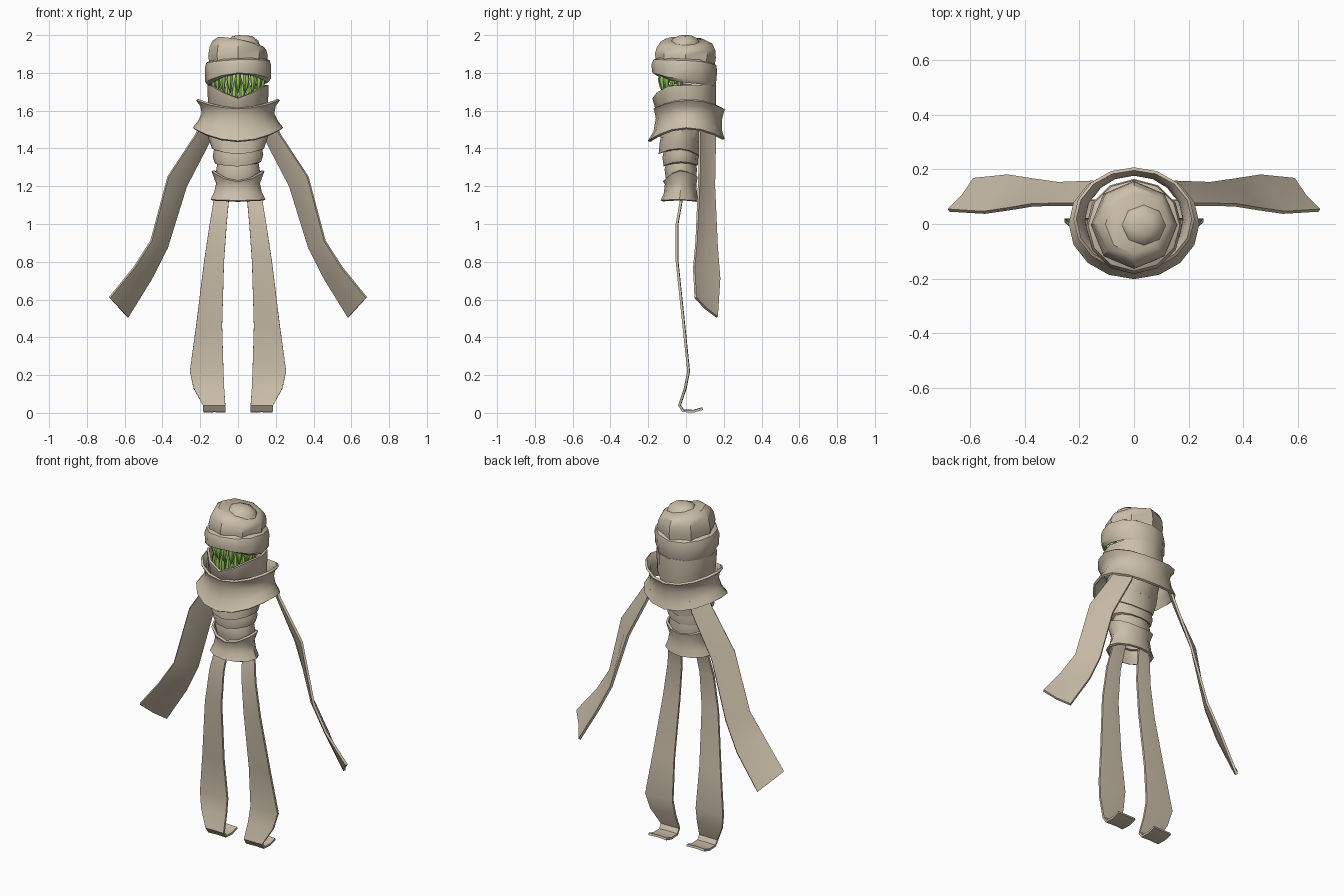
import bpy, bmesh, math
from mathutils import Vector


def material(name, rgb):
    m = bpy.data.materials.new(name)
    m.diffuse_color = (*rgb, 1)
    return m


CLOTH = material("tan_cloth", (0.60, 0.52, 0.40))
GREEN = material("green_teeth", (0.30, 0.58, 0.10))


def finish(name, bm, mat, thick=0, mirror=False, angle=40):
    me = bpy.data.meshes.new(name)
    bm.to_mesh(me)
    bm.free()
    me.materials.append(mat)
    ob = bpy.data.objects.new(name, me)
    bpy.context.collection.objects.link(ob)
    if thick:
        s = ob.modifiers.new("thickness", "SOLIDIFY")
        s.thickness, s.offset = thick, (0 if mirror else -1)
    if mirror:
        ob.modifiers.new("mirror", "MIRROR")
    bpy.ops.object.select_all(action="DESELECT")
    ob.select_set(True)
    bpy.context.view_layer.objects.active = ob
    bpy.ops.object.convert(target="MESH")
    bpy.ops.object.shade_smooth_by_angle(angle=math.radians(angle))
    return ob


def wrap(name, rings, n=12, power=2, thick=0.013, cap=False):
    """Cloth band, bottom to top. Ring: half width, front y, back y,
    z at front / sides / back, then optional sideways tilt and x offset."""
    bm = bmesh.new()
    rows = []
    for ring in rings:
        rx, yf, yb, zf, zs, zb, tilt, cx = (tuple(ring) + (0, 0))[:8]
        row = []
        for i in range(n):
            a = 2 * math.pi * i / n
            c, s = math.cos(a), math.sin(a)
            z = zs + ((zf if s < 0 else zb) - zs) * abs(s) ** power + tilt * c
            row.append(bm.verts.new((cx + rx * c, (yf + yb) / 2 + (yb - yf) / 2 * s, z)))
        rows.append(row)
    for lo, hi in zip(rows, rows[1:]):
        for i in range(n):
            j = (i + 1) % n
            bm.faces.new((lo[i], lo[j], hi[j], hi[i]))
    if cap:
        bm.faces.new(rows[-1])
    return finish(name, bm, CLOTH, thick)


def ribbon(name, stations, bulge=0.008, thick=0.013):
    """Mirrored cloth strip from pairs of edge points."""
    bm = bmesh.new()
    rows = []
    for k, (a, b) in enumerate(stations):
        a, b = Vector(a), Vector(b)
        k0, k1 = max(k - 1, 0), min(k + 1, len(stations) - 1)
        along = Vector(stations[k1][0]) - Vector(stations[k0][0])
        nrm = (b - a).cross(along).normalized()
        rows.append([bm.verts.new(p) for p in (a, (a + b) / 2 + nrm * bulge, b)])
    for lo, hi in zip(rows, rows[1:]):
        for i in range(2):
            bm.faces.new((lo[i], lo[i + 1], hi[i + 1], hi[i]))
    return finish(name, bm, CLOTH, thick, mirror=True)


# Head wraps: crown with off-centre dome, and the brow above the mouth
wrap("crown_wrap", [
    (0.150, -0.160, 0.150, 1.87, 1.84, 1.82),
    (0.158, -0.165, 0.158, 1.90, 1.89, 1.88),
    (0.150, -0.155, 0.155, 1.935, 1.93, 1.92, -0.01),
    (0.135, -0.135, 0.140, 1.965, 1.955, 1.955, -0.015),
    (0.105, -0.110, 0.110, 1.980, 1.970, 1.970, -0.020),
], n=8, cap=True)
wrap("crown_dome", [
    (0.085, -0.085, 0.075, 1.955, 1.955, 1.955, -0.020, 0.035),
    (0.070, -0.070, 0.060, 1.982, 1.982, 1.982, -0.012, 0.038),
    (0.035, -0.035, 0.028, 1.998, 1.998, 1.998, -0.002, 0.038),
], n=8, cap=True, thick=0)
wrap("brow_wrap", [
    (0.158, -0.160, 0.150, 1.795, 1.740, 1.715, 0.008),
    (0.174, -0.178, 0.158, 1.800, 1.760, 1.735, 0.008),
    (0.176, -0.184, 0.165, 1.845, 1.830, 1.810, 0.006),
    (0.168, -0.172, 0.160, 1.870, 1.860, 1.840, 0.006),
    (0.148, -0.150, 0.145, 1.880, 1.870, 1.850, 0.006),
])

# Jaw wrap, dipping at the front
wrap("jaw_wrap", [
    (0.140, -0.135, 0.150, 1.58, 1.57, 1.56),
    (0.158, -0.160, 0.158, 1.60, 1.60, 1.60),
    (0.162, -0.178, 0.160, 1.665, 1.735, 1.735),
], power=4)

# Upper and lower rows of pointed teeth
bm = bmesh.new()


def tooth(angle, rad, z_base, z_tip, r):
    out = Vector((math.sin(angle), -math.cos(angle), 0))
    side = Vector((math.cos(angle), math.sin(angle), 0))
    rows = []
    for t, w, push in ((0, 0.75, 0), (0.4, 1, 0.012), (0.75, 0.55, 0.008)):
        c = out * (rad + push) + Vector((0, 0, z_base + (z_tip - z_base) * t))
        rows.append([bm.verts.new(c + r * w * (side * math.cos(i * math.pi / 3)
                     + out * math.sin(i * math.pi / 3))) for i in range(6)])
    tip = bm.verts.new(out * (rad - 0.005) + Vector((0, 0, z_tip)))
    bm.faces.new(rows[0])
    for i in range(6):
        j = (i + 1) % 6
        for lo, hi in zip(rows, rows[1:]):
            bm.faces.new((lo[i], lo[j], hi[j], hi[i]))
        bm.faces.new((rows[2][i], rows[2][j], tip))


for i in range(9):
    tooth(math.radians(-76 + 19 * i), 0.122, 1.815, 1.69, 0.018)
for i in range(8):
    tooth(math.radians(-66 + 19 * i), 0.112, 1.61, 1.77, 0.019)
bmesh.ops.recalc_face_normals(bm, faces=bm.faces)
finish("teeth", bm, GREEN)

# Flared collar around the shoulders
wrap("collar", [
    (0.240, -0.202, 0.205, 1.440, 1.510, 1.450),
    (0.212, -0.172, 0.192, 1.490, 1.545, 1.490),
    (0.192, -0.160, 0.190, 1.560, 1.585, 1.550),
    (0.200, -0.168, 0.200, 1.600, 1.625, 1.590),
    (0.222, -0.172, 0.208, 1.610, 1.655, 1.605),
], n=16)

# Torso wraps, overlapping downwards
wrap("neck_wrap", [
    (0.150, -0.140, 0.080, 1.46, 1.45, 1.45),
    (0.150, -0.145, 0.120, 1.54, 1.54, 1.54),
    (0.135, -0.130, 0.140, 1.61, 1.61, 1.61),
])
wrap("chest_wrap", [
    (0.120, -0.125, 0.060, 1.38, 1.39, 1.36),
    (0.138, -0.145, 0.072, 1.37, 1.40, 1.36),
    (0.158, -0.138, 0.078, 1.44, 1.46, 1.44),
    (0.160, -0.125, 0.085, 1.50, 1.50, 1.50),
])
wrap("ribs_wrap", [
    (0.105, -0.105, 0.050, 1.31, 1.32, 1.31),
    (0.122, -0.118, 0.062, 1.305, 1.325, 1.31, 0.005),
    (0.134, -0.125, 0.066, 1.35, 1.36, 1.36, 0.005),
    (0.125, -0.115, 0.060, 1.40, 1.41, 1.40),
])
wrap("waist_wrap", [
    (0.100, -0.100, 0.050, 1.19, 1.19, 1.19),
    (0.108, -0.108, 0.055, 1.25, 1.24, 1.25),
    (0.116, -0.114, 0.058, 1.29, 1.28, 1.29),
    (0.108, -0.100, 0.052, 1.33, 1.33, 1.33),
])
wrap("hip_wrap", [
    (0.146, -0.135, 0.066, 1.125, 1.130, 1.120),
    (0.126, -0.118, 0.058, 1.160, 1.170, 1.160),
    (0.116, -0.112, 0.055, 1.210, 1.215, 1.210),
    (0.140, -0.122, 0.062, 1.225, 1.280, 1.250),
])

# Arm ribbons: outer front edge, inner back edge
ribbon("arms", [
    ((0.190, 0.075, 1.54), (0.120, 0.145, 1.53)),
    ((0.225, 0.072, 1.47), (0.145, 0.155, 1.45)),
    ((0.370, 0.070, 1.25), (0.275, 0.150, 1.20)),
    ((0.460, 0.055, 0.91), (0.376, 0.165, 0.875)),
    ((0.550, 0.042, 0.77), (0.460, 0.178, 0.71)),
    ((0.680, 0.050, 0.61), (0.585, 0.165, 0.507)),
])

# Leg ribbons ending in curled feet: inner x, outer x, y, z
legs = [(0.040, 0.100, 0.000, 1.20), (0.048, 0.128, -0.025, 1.13),
        (0.060, 0.150, -0.048, 1.00), (0.074, 0.180, -0.048, 0.80),
        (0.084, 0.222, -0.012, 0.46), (0.077, 0.255, 0.013, 0.22),
        (0.073, 0.235, -0.005, 0.13), (0.067, 0.186, -0.035, 0.04),
        (0.066, 0.184, -0.015, 0.010), (0.066, 0.184, 0.040, 0.008),
        (0.066, 0.184, 0.088, 0.022)]
ribbon("legs", [((a, y, z), (b, y, z)) for a, b, y, z in legs], bulge=0.002)
